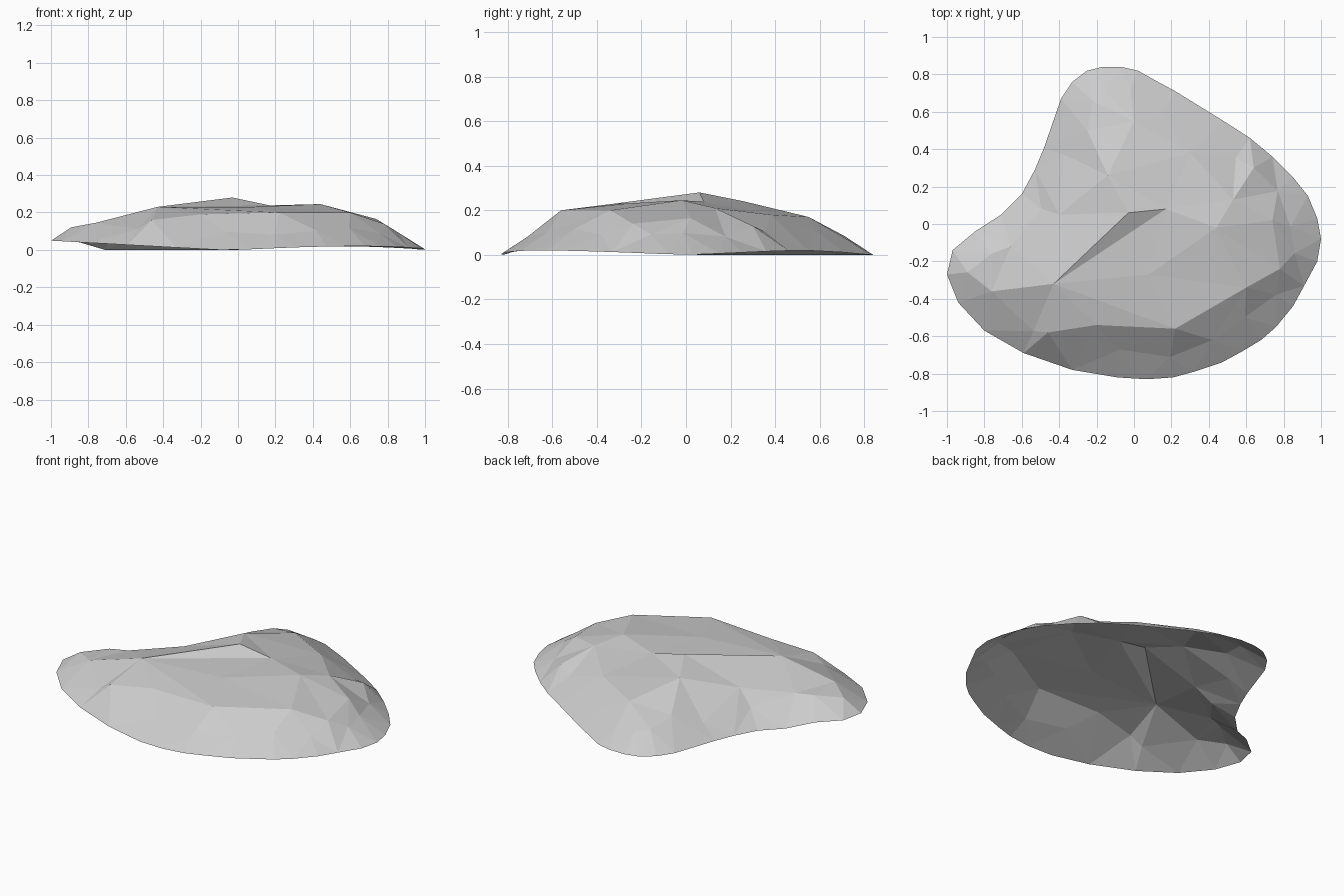
import bpy
import bmesh
from mathutils import Vector
from mathutils.geometry import delaunay_2d_cdt

default_cube = bpy.data.objects.get("Cube")
if default_cube:
    bpy.data.objects.remove(default_cube, do_unlink=True)

# Outline of the stone in plan, clockwise, in hundredths
OUTLINE = [(-100, -27), (-97, -14), (-85, -4), (-71, 5), (-60, 16), (-53, 29),
           (-48, 41), (-39, 67), (-33, 76), (-25, 82), (-17, 84), (-7, 84),
           (2, 82), (11, 77), (22, 71), (48, 55), (62, 46), (74, 36),
           (85, 25), (93, 15), (98, 3), (100, -8), (98, -20), (91, -33),
           (85, -44), (76, -55), (68, -62), (58, -68), (47, -74), (32, -79),
           (21, -82), (7, -83), (-9, -82), (-33, -78), (-59, -69), (-80, -57),
           (-94, -42)]

# Peaks and shoulders of the upper surface, in hundredths
PEAKS = {
    "left_peak": (-43, -32, 23), "summit": (-3, 6, 28),
    "hollow": (17, 8, 23.8), "right_peak": (44, -2, 24.5),
    "right_shoulder": (60, -34, 20), "front_shoulder": (22, -56, 20),
    "front_left": (-20, -54, 19), "front_corner": (-46, -58, 16),
    "left_shoulder": (-76, -36, 14.5), "right_knee": (53, 13, 21),
    "right_slope": (74, 2, 16.5), "back_right": (30, 38, 18),
    "back_shoulder": (0, 55, 17), "back_peak": (-14, 26, 24),
    "back_left": (-25, 50, 13), "waist": (-40, 5, 17),
    "left_slope": (-66, -12, 14), "right_low": (78, -24, 14),
    "right_back": (64, 30, 13), "table": (8, -27, 23),
}

# Sharp creases that the triangulation must keep
CREASES = [("left_peak", "summit"), ("left_peak", "hollow"),
           ("summit", "hollow"), ("left_peak", "front_shoulder"),
           ("left_peak", "left_shoulder"), ("right_shoulder", "front_shoulder"),
           ("right_shoulder", "right_peak"), ("summit", "back_peak")]


def rim_height(x, y):
    """The rim lifts a little at the left tip and at the right corners."""
    if x < 0:
        return 0.055 * max(0, -x - 0.1) if y < 0 else 0
    return 0.04 * abs(x * y) / (x * x + y * y)


def make_material(name, colour):
    material = bpy.data.materials.new(name)
    material.use_nodes = True
    material.diffuse_color = colour
    shader = material.node_tree.nodes["Principled BSDF"]
    shader.inputs["Base Color"].default_value = colour
    shader.inputs["Roughness"].default_value = 0.9
    return material


# Rim
rim = [Vector((x, y, 0)) / 100 for x, y in OUTLINE]
for point in rim:
    point.z = rim_height(point.x, point.y)

# Chipped band just inside the rim, on every other rim point
band = []
for i in range(0, len(rim) - 1, 2):
    along = (rim[(i + 1) % len(rim)] - rim[i - 1]).normalized()
    inward = Vector((along.y, -along.x, 0))
    depth = 0.11 + 0.02 * (i % 3)
    band.append(rim[i] + inward * depth + Vector((0, 0, 0.65 * depth)))

# Crown
crown = [Vector(p) / 100 for p in PEAKS.values()]
index = {name: len(rim) + len(band) + i for i, name in enumerate(PEAKS)}

# Open faceted shell through all the points
points = rim + band + crown
edges = [(i, (i + 1) % len(rim)) for i in range(len(rim))]
edges += [(index[a], index[b]) for a, b in CREASES]
flat, _, triangles, sources, _, _ = delaunay_2d_cdt(
    [p.to_2d() for p in points], edges, [], 1, 1e-5)

bm = bmesh.new()
verts = []
for position, source in zip(flat, sources):
    height = points[source[0]].z if source else 0.2
    verts.append(bm.verts.new((position.x, position.y, height)))
for triangle in triangles:
    bm.faces.new([verts[i] for i in triangle])
for face in bm.faces:
    face.normal_update()
    if face.normal.z < 0:
        face.normal_flip()

mesh = bpy.data.meshes.new("stone_shell")
bm.to_mesh(mesh)
bm.free()
mesh.materials.append(make_material("light_grey_stone", (0.6, 0.6, 0.6, 1)))
stone = bpy.data.objects.new("stone_shell", mesh)
bpy.context.collection.objects.link(stone)
